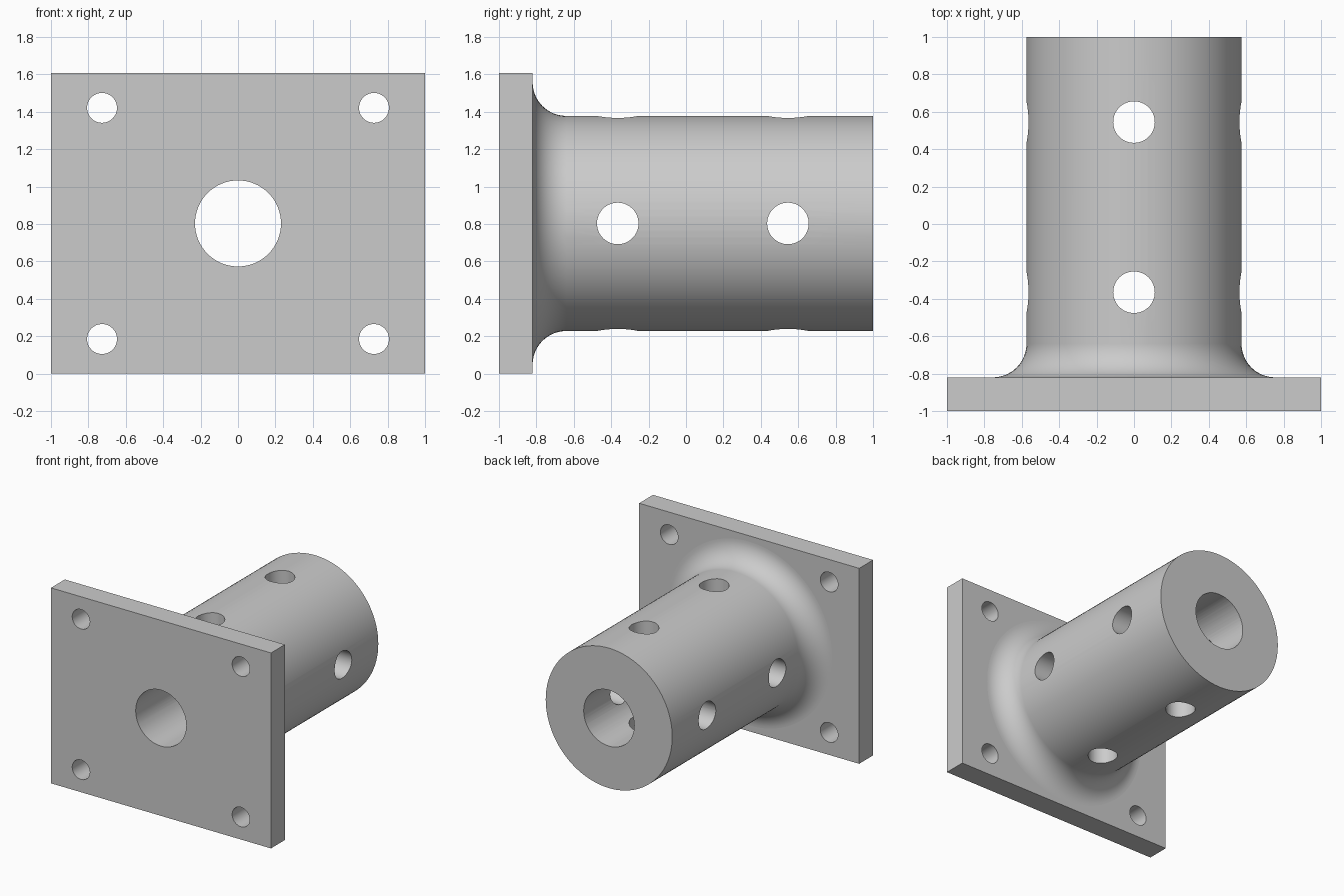
import bpy, bmesh
from math import pi, sin, cos, radians
from mathutils import Matrix, Vector

default = bpy.data.objects.get("Cube")
if default:
    bpy.data.objects.remove(default, do_unlink=True)

AXIS_Z = 0.803                 # height of the tube axis
PLATE_FRONT, PLATE_BACK = -1.0, -0.82
TUBE_R, BORE_R, FILLET_R = 0.575, 0.23, 0.18

steel = bpy.data.materials.new("plain grey steel")
steel.use_nodes = True
colour = (0.6, 0.6, 0.6, 1)
steel.diffuse_color = colour
steel.node_tree.nodes["Principled BSDF"].inputs["Base Color"].default_value = colour


def make_object(name, bm):
    bmesh.ops.recalc_face_normals(bm, faces=bm.faces)
    mesh = bpy.data.meshes.new(name)
    bm.to_mesh(mesh)
    bm.free()
    mesh.materials.append(steel)
    obj = bpy.data.objects.new(name, mesh)
    bpy.context.collection.objects.link(obj)
    return obj


def make_cylinder(name, radius, length, centre, axis, sides=64):
    bm = bmesh.new()
    turn = Vector((0, 0, 1)).rotation_difference(Vector(axis)).to_matrix().to_4x4()
    bmesh.ops.create_cone(bm, cap_ends=True, segments=sides, radius1=radius,
                          radius2=radius, depth=length,
                          matrix=Matrix.Translation(centre) @ turn)
    return make_object(name, bm)


def combine(target, tool, operation):
    bpy.context.view_layer.objects.active = target
    mod = target.modifiers.new(tool.name, "BOOLEAN")
    mod.object, mod.operation, mod.solver = tool, operation, "EXACT"
    bpy.ops.object.modifier_apply(modifier=mod.name)
    bpy.data.objects.remove(tool, do_unlink=True)


# Rectangular mounting plate
bm = bmesh.new()
bmesh.ops.create_cube(bm, size=1)
bmesh.ops.scale(bm, vec=(2, PLATE_BACK - PLATE_FRONT, 2 * AXIS_Z), verts=bm.verts)
bmesh.ops.translate(bm, vec=(0, (PLATE_BACK + PLATE_FRONT) / 2, AXIS_Z), verts=bm.verts)
flange = make_object("flanged_tube", bm)

# Tube turned around its axis, flaring into the plate through a fillet
rim = TUBE_R + FILLET_R
profile = [(0, -0.9), (rim, -0.9)]
for i in range(17):
    a = i / 16 * pi / 2
    profile.append((rim - FILLET_R * sin(a), PLATE_BACK + FILLET_R * (1 - cos(a))))
profile += [(TUBE_R, 1), (0, 1)]
bm = bmesh.new()
points = [bm.verts.new((r, y, AXIS_Z)) for r, y in profile]
edges = [bm.edges.new(pair) for pair in zip(points, points[1:])]
bmesh.ops.spin(bm, geom=points + edges, cent=(0, 0, AXIS_Z), axis=(0, 1, 0),
               angle=2 * pi, steps=96, use_merge=True)
bmesh.ops.remove_doubles(bm, verts=bm.verts, dist=0.0001)
combine(flange, make_object("tube", bm), "UNION")

# Central bore through plate and tube
combine(flange, make_cylinder("bore", BORE_R, 3, (0, 0, AXIS_Z), (0, 1, 0)), "DIFFERENCE")

# Cross holes through the tube, sideways and upright
for y in (-0.365, 0.545):
    for axis in ((1, 0, 0), (0, 0, 1)):
        combine(flange, make_cylinder("cross_hole", 0.111, 3, (0, y, AXIS_Z), axis),
                "DIFFERENCE")

# Bolt holes in the plate corners
for x in (-0.727, 0.727):
    for dz in (-0.618, 0.618):
        combine(flange, make_cylinder("bolt_hole", 0.08, 0.6, (x, -0.91, AXIS_Z + dz),
                                      (0, 1, 0), 48), "DIFFERENCE")

# Smooth round surfaces, crisp edges, flat plate and end face
bpy.ops.object.select_all(action="DESELECT")
flange.select_set(True)
bpy.context.view_layer.objects.active = flange
bpy.ops.object.shade_smooth_by_angle(angle=radians(30))
weighted = flange.modifiers.new("flat faces stay flat", "WEIGHTED_NORMAL")
weighted.keep_sharp = True
